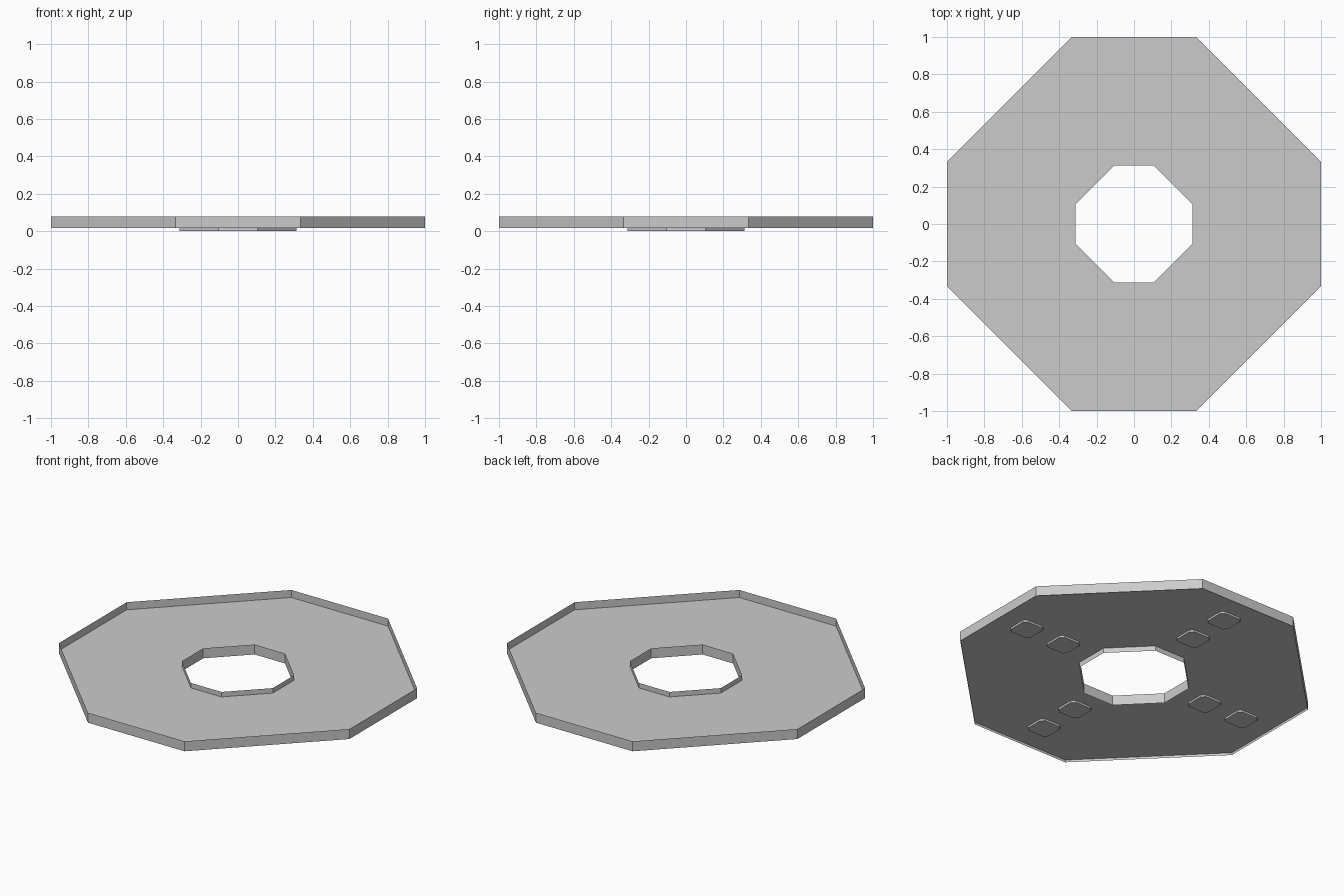
import bpy, bmesh, math

if "Cube" in bpy.data.objects:
    bpy.data.objects.remove(bpy.data.objects["Cube"])

R_OUT, C_OUT = 1.0, 0.333     # outer octagon half width and half flat length
R_IN, C_IN = 0.313, 0.105     # hole octagon
FLOOR = 0.031


def octagon(r, c):
    return [(r, -c), (r, c), (c, r), (-c, r), (-r, c), (-r, -c), (-c, -r), (c, -r)]


def make_object(name, bm):
    mesh = bpy.data.meshes.new(name)
    bm.to_mesh(mesh)
    bm.free()
    ob = bpy.data.objects.new(name, mesh)
    bpy.context.collection.objects.link(ob)
    return ob


def strip(name, loop_a, loop_b):
    """Closed band of flat quads between two 3D loops."""
    bm = bmesh.new()
    a = [bm.verts.new(p) for p in loop_a]
    b = [bm.verts.new(p) for p in loop_b]
    n = len(a)
    for i in range(n):
        j = (i + 1) % n
        bm.faces.new((a[i], a[j], b[j], b[i]))
    return make_object(name, bm)


def loop(r, c, z):
    return [(x, y, z) for x, y in octagon(r, c)]


# Thin sheet walls and floor of the tray
strip("outer_wall", loop(R_OUT, C_OUT, 0.016), loop(R_OUT, C_OUT, 0.078))
strip("hole_wall", loop(R_IN, C_IN, 0.062), loop(R_IN, C_IN, 0.0))
strip("floor_plate", loop(R_OUT, C_OUT, FLOOR), loop(R_IN, C_IN, FLOOR))

# Low pads under the floor, two along each axis direction
for k in range(4):
    ang = k * math.pi / 2
    for place, dist in (("inner", 0.52), ("outer", 0.79)):
        cx, cy = dist * math.cos(ang), dist * math.sin(ang)
        bm = bmesh.new()
        top = [bm.verts.new((cx + x, cy + y, FLOOR - 0.001)) for x, y in octagon(0.075, 0.055)]
        low = [bm.verts.new((cx + x, cy + y, FLOOR - 0.012)) for x, y in octagon(0.073, 0.053)]
        bm.faces.new(low[::-1])
        for i in range(8):
            j = (i + 1) % 8
            bm.faces.new((low[i], low[j], top[j], top[i]))
        make_object(f"{place}_pad_{k + 1}", bm)
